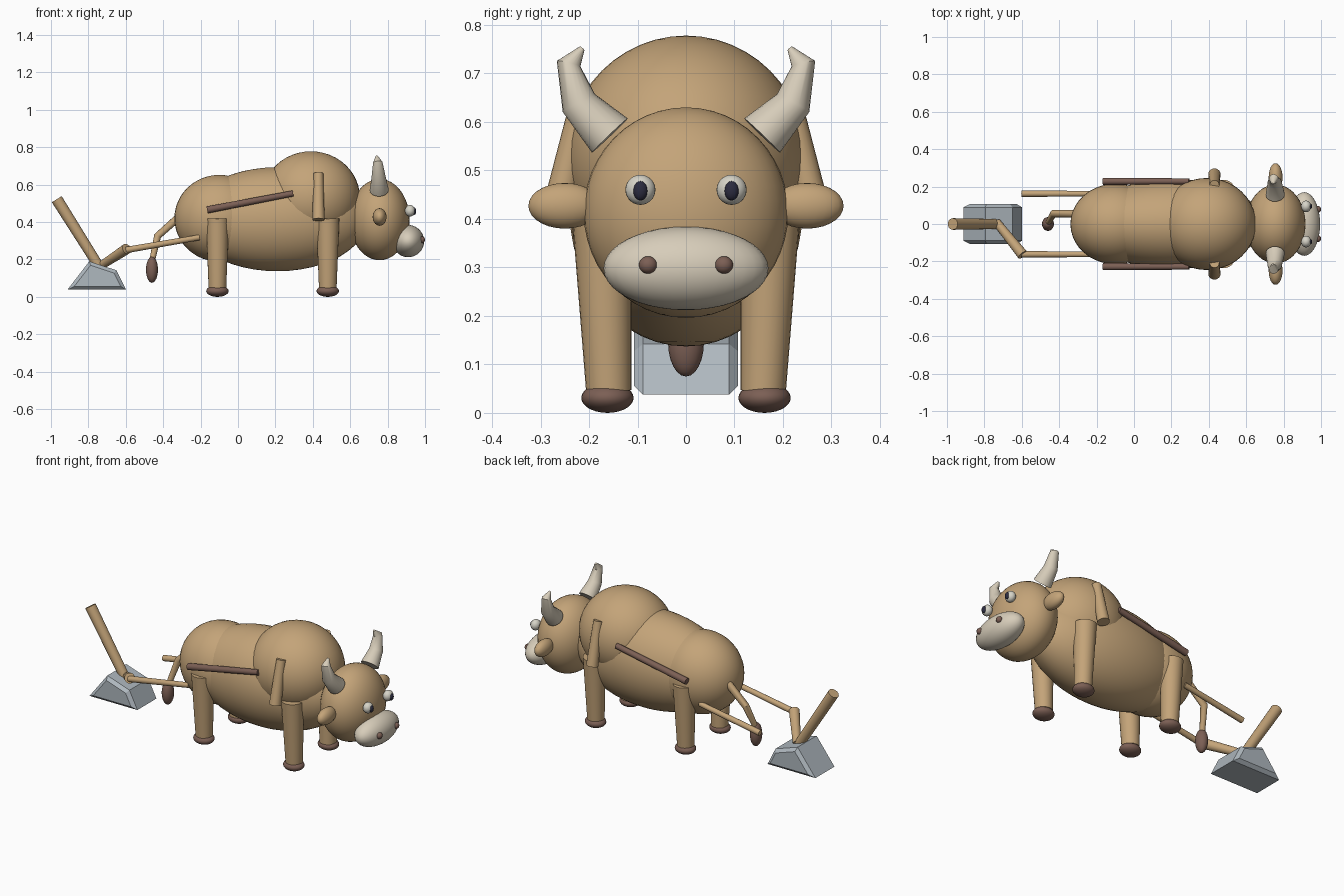
import bpy, bmesh, math
from mathutils import Vector

if "Cube" in bpy.data.objects:
    bpy.data.objects.remove(bpy.data.objects["Cube"])


def material(name, rgb):
    m = bpy.data.materials.new(name)
    m.diffuse_color = (*rgb, 1)
    m.use_nodes = True
    m.node_tree.nodes["Principled BSDF"].inputs["Base Color"].default_value = m.diffuse_color
    return m


TAN = material("tan hide", (0.55, 0.37, 0.19))
BROWN = material("dark brown", (0.20, 0.115, 0.09))
CREAM = material("cream", (0.68, 0.61, 0.49))
WHITE = material("eye white", (0.68, 0.66, 0.58))
NAVY = material("pupil navy", (0.025, 0.025, 0.05))
STEEL = material("steel", (0.43, 0.48, 0.52))


def finish(name, bm, mat, smooth=True):
    bmesh.ops.recalc_face_normals(bm, faces=bm.faces)
    me = bpy.data.meshes.new(name)
    bm.to_mesh(me)
    bm.free()
    me.materials.append(mat)
    ob = bpy.data.objects.new(name, me)
    bpy.context.collection.objects.link(ob)
    if smooth:
        bpy.ops.object.select_all(action='DESELECT')
        ob.select_set(True)
        bpy.context.view_layer.objects.active = ob
        bpy.ops.object.shade_smooth_by_angle(angle=math.radians(35))
    return ob


def ball(name, center, radii, mat, seg=32, rings=20):
    bm = bmesh.new()
    bmesh.ops.create_uvsphere(bm, u_segments=seg, v_segments=rings, radius=1)
    for v in bm.verts:
        v.co = Vector([c + r * k for c, r, k in zip(center, radii, v.co)])
    return finish(name, bm, mat)


def tube(name, points, radii, mat, seg=20):
    """Capped tapering tube along a polyline."""
    bm = bmesh.new()
    pts = [Vector(p) for p in points]
    rings = []
    for i, p in enumerate(pts):
        a = (p - pts[i - 1]).normalized() if i else Vector()
        b = (pts[i + 1] - p).normalized() if i < len(pts) - 1 else Vector()
        d = (a + b).normalized()
        ref = Vector((1, 0, 0)) if abs(d.x) < 0.8 else Vector((0, 1, 0))
        u = (ref - d * ref.dot(d)).normalized()
        w = d.cross(u)
        rings.append([bm.verts.new(p + radii[i] * (u * math.cos(t) + w * math.sin(t)))
                      for t in (2 * math.pi * k / seg for k in range(seg))])
    for r, s in zip(rings, rings[1:]):
        for k in range(seg):
            n = (k + 1) % seg
            bm.faces.new((r[k], r[n], s[n], s[k]))
    bm.faces.new(rings[0])
    bm.faces.new(rings[-1])
    return finish(name, bm, mat)


# Body masses
ball("barrel", (0.21, 0, 0.415), (0.48, 0.24, 0.278), TAN, 40, 24)
ball("rump", (-0.10, 0, 0.42), (0.24, 0.215, 0.232), TAN, 40, 24)
ball("shoulder_hump", (0.39, 0, 0.53), (0.262, 0.246, 0.248), TAN, 40, 24)

# Head and muzzle
ball("head", (0.757, 0, 0.413), (0.16, 0.211, 0.217), TAN, 40, 24)
ball("muzzle", (0.91, 0, 0.298), (0.085, 0.17, 0.086), CREAM)

# Mirrored parts
for s, side in ((1, "left"), (-1, "right")):
    ball(f"ear_{side}", (0.757, s * 0.25, 0.427), (0.037, 0.075, 0.047), TAN, 24, 14)
    ball(f"eye_{side}", (0.92, s * 0.094, 0.46), (0.027, 0.031, 0.031), WHITE, 24, 14)
    ball(f"pupil_{side}", (0.941, s * 0.094, 0.458), (0.012, 0.015, 0.02), NAVY, 16, 10)
    ball(f"nostril_{side}", (0.983, s * 0.078, 0.305), (0.017, 0.019, 0.018), BROWN, 16, 10)
    tube(f"horn_{side}",
         [(0.755, s * 0.157, 0.572), (0.752, s * 0.221, 0.639),
          (0.747, s * 0.242, 0.72), (0.742, s * 0.214, 0.752)],
         [0.051, 0.038, 0.025, 0.006], CREAM)
    for x, end in ((-0.11, "rear"), (0.48, "front")):
        tube(f"{end}_leg_{side}", [(x, s * 0.159, 0.045), (x, s * 0.174, 0.42)],
             [0.047, 0.062], TAN, 24)
        ball(f"{end}_hoof_{side}", (x, s * 0.162, 0.031), (0.06, 0.054, 0.031), BROWN, 24, 14)
    # Harness: collar bar, side trace and pulling shaft
    tube(f"collar_bar_{side}", [(0.43, s * 0.265, 0.413), (0.43, s * 0.208, 0.66)],
         [0.033, 0.026], TAN)
    tube(f"trace_{side}", [(-0.165, s * 0.228, 0.465), (0.295, s * 0.228, 0.553)],
         [0.019, 0.016], BROWN)
    tube(f"shaft_{side}", [(-0.6, s * 0.162, 0.25), (-0.205, s * 0.162, 0.318)],
         [0.017, 0.015], TAN)

# Tail with tuft
tube("tail", [(-0.29, 0.055, 0.45), (-0.43, 0.055, 0.325), (-0.46, 0.005, 0.19)],
     [0.021, 0.02, 0.015], TAN, 16)
ball("tail_tuft", (-0.46, 0, 0.145), (0.032, 0.037, 0.07), BROWN, 20, 12)

# Plough linkage and handle
tube("plough_link", [(-0.595, -0.165, 0.257), (-0.735, 0.01, 0.165)], [0.029, 0.022], TAN)
tube("plough_handle", [(-0.969, 0, 0.522), (-0.745, 0, 0.165)], [0.031, 0.027], TAN)

# Plough blade: extruded wedge profile with chamfered sides
bm = bmesh.new()
profile = [(-0.912, 0.038), (-0.598, 0.038), (-0.65, 0.142), (-0.795, 0.19)]
base = bm.faces.new([bm.verts.new((x, -0.107, z)) for x, z in profile])
ext = bmesh.ops.extrude_face_region(bm, geom=[base])
bmesh.ops.translate(bm, vec=(0, 0.214, 0),
                    verts=[g for g in ext["geom"] if isinstance(g, bmesh.types.BMVert)])
bmesh.ops.recalc_face_normals(bm, faces=bm.faces)
rim = [e for e in bm.edges if abs(e.verts[0].co.y - e.verts[1].co.y) < 0.01]
bmesh.ops.bevel(bm, geom=rim, offset=0.018, segments=1, affect='EDGES', profile=0.5)
finish("plough_blade", bm, STEEL, smooth=False)
